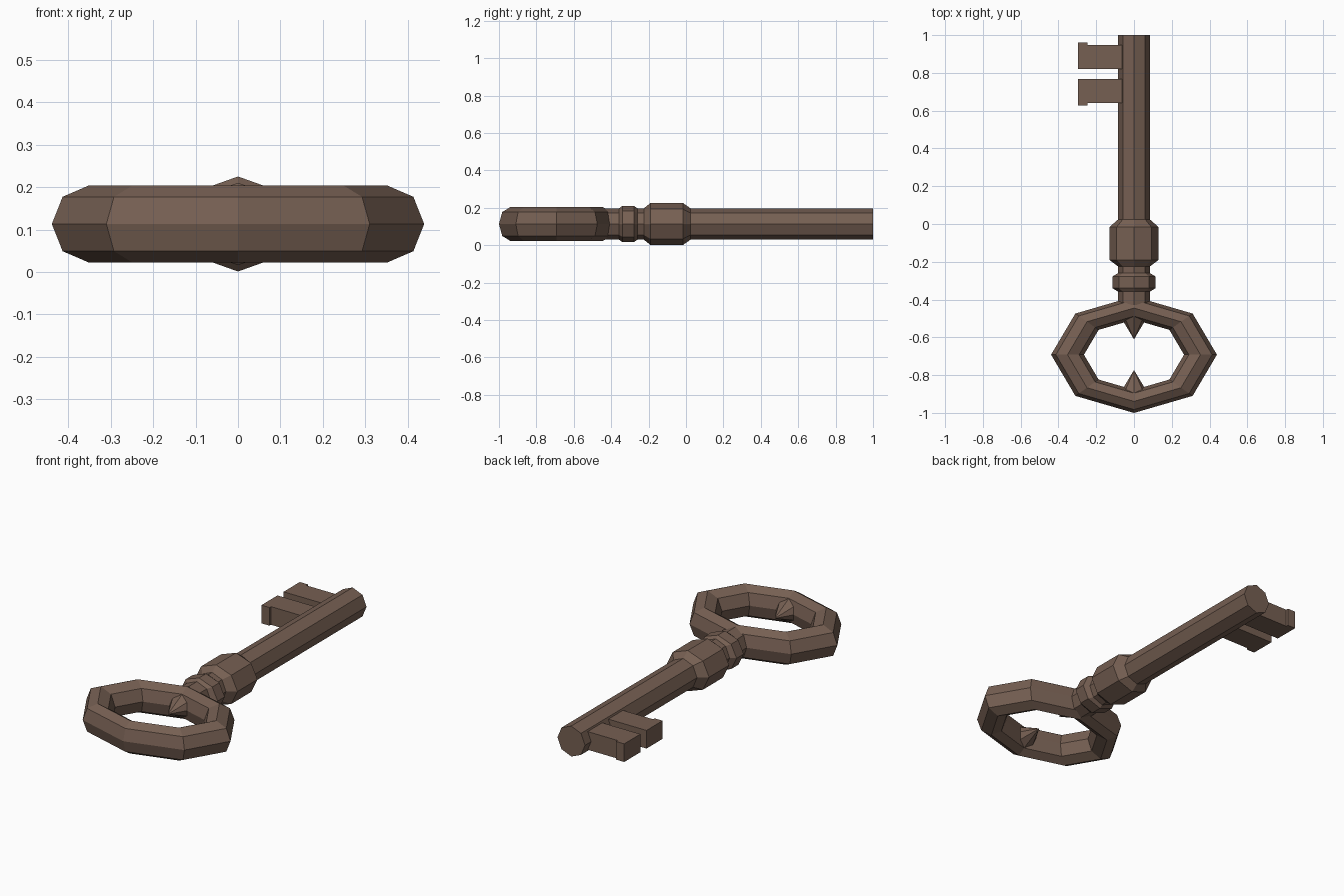
import bpy, bmesh, math

if "Cube" in bpy.data.objects:
    bpy.data.objects.remove(bpy.data.objects["Cube"])

ZC = 0.113      # height of the key's centre plane
BOW_Y = -0.692  # centre of the bow

mat = bpy.data.materials.new("brown_metal")
mat.diffuse_color = (0.18, 0.115, 0.085, 1)
mat.use_nodes = True
mat.node_tree.nodes["Principled BSDF"].inputs["Base Color"].default_value = mat.diffuse_color


def make(name, bm):
    bmesh.ops.recalc_face_normals(bm, faces=bm.faces)
    me = bpy.data.meshes.new(name)
    bm.to_mesh(me)
    bm.free()
    me.materials.append(mat)
    ob = bpy.data.objects.new(name, me)
    bpy.context.collection.objects.link(ob)
    return ob


def lathe_y(name, rings, sides=8):
    """Loft of elliptical rings along y: (y, x radius, z radius)."""
    bm = bmesh.new()
    loops = []
    for y, rx, rz in rings:
        loops.append([bm.verts.new((rx * math.cos(a), y, ZC + rz * math.sin(a)))
                      for a in (2 * math.pi * i / sides for i in range(sides))])
    for a, b in zip(loops, loops[1:]):
        for i in range(sides):
            j = (i + 1) % sides
            bm.faces.new((a[i], a[j], b[j], b[i]))
    bm.faces.new(loops[0])
    bm.faces.new(loops[-1])
    return make(name, bm)


def prism(name, outline, half):
    """Flat outline in xy, extruded evenly about the centre plane."""
    bm = bmesh.new()
    f = bm.faces.new([bm.verts.new((x, y, ZC - half)) for x, y in outline])
    ext = bmesh.ops.extrude_face_region(bm, geom=[f])["geom"]
    vs = [v for v in ext if isinstance(v, bmesh.types.BMVert)]
    bmesh.ops.translate(bm, vec=(0, 0, 2 * half), verts=vs)
    return make(name, bm)


# Shaft, neck and collars
R = 0.084
lathe_y("shaft", [(-0.43, R, R), (1.0, R, R)])
lathe_y("large_collar", [(-0.225, R, R), (-0.19, 0.13, 0.112),
                         (-0.016, 0.13, 0.112), (0.024, R, R)])
lathe_y("small_collar", [(-0.358, R, R), (-0.34, 0.114, 0.097),
                         (-0.278, 0.114, 0.097), (-0.26, R, R)])

# Bow: eight-sided ring squashed along y
bm = bmesh.new()
grid = []
for i in range(8):
    a = math.pi * i / 4
    row = []
    for k in range(8):
        b = math.pi * k / 4
        r = 0.352 + 0.087 * math.cos(b)
        row.append(bm.verts.new((r * math.cos(a), BOW_Y + 0.702 * r * math.sin(a),
                                 ZC + 0.0907 * math.sin(b))))
    grid.append(row)
for i in range(8):
    for k in range(8):
        m, n = (i + 1) % 8, (k + 1) % 8
        bm.faces.new((grid[i][k], grid[m][k], grid[m][n], grid[i][n]))
make("bow", bm)

# Points inside the bow
for name, s in (("upper_point", 1), ("lower_point", -1)):
    lathe_y(name, [(BOW_Y + s * 0.247, 0.099, 0.085), (BOW_Y + s * 0.083, 0.001, 0.001)])

# Bit: two teeth with lipped ends
for name, y0, y1, lip in (("front_tooth", 0.82, 0.947, 0.961), ("rear_tooth", 0.767, 0.64, 0.627)):
    prism(name, [(0, y0), (-0.296, y0), (-0.296, lip), (-0.247, lip),
                 (-0.247, y1), (0, y1)], 0.05)
